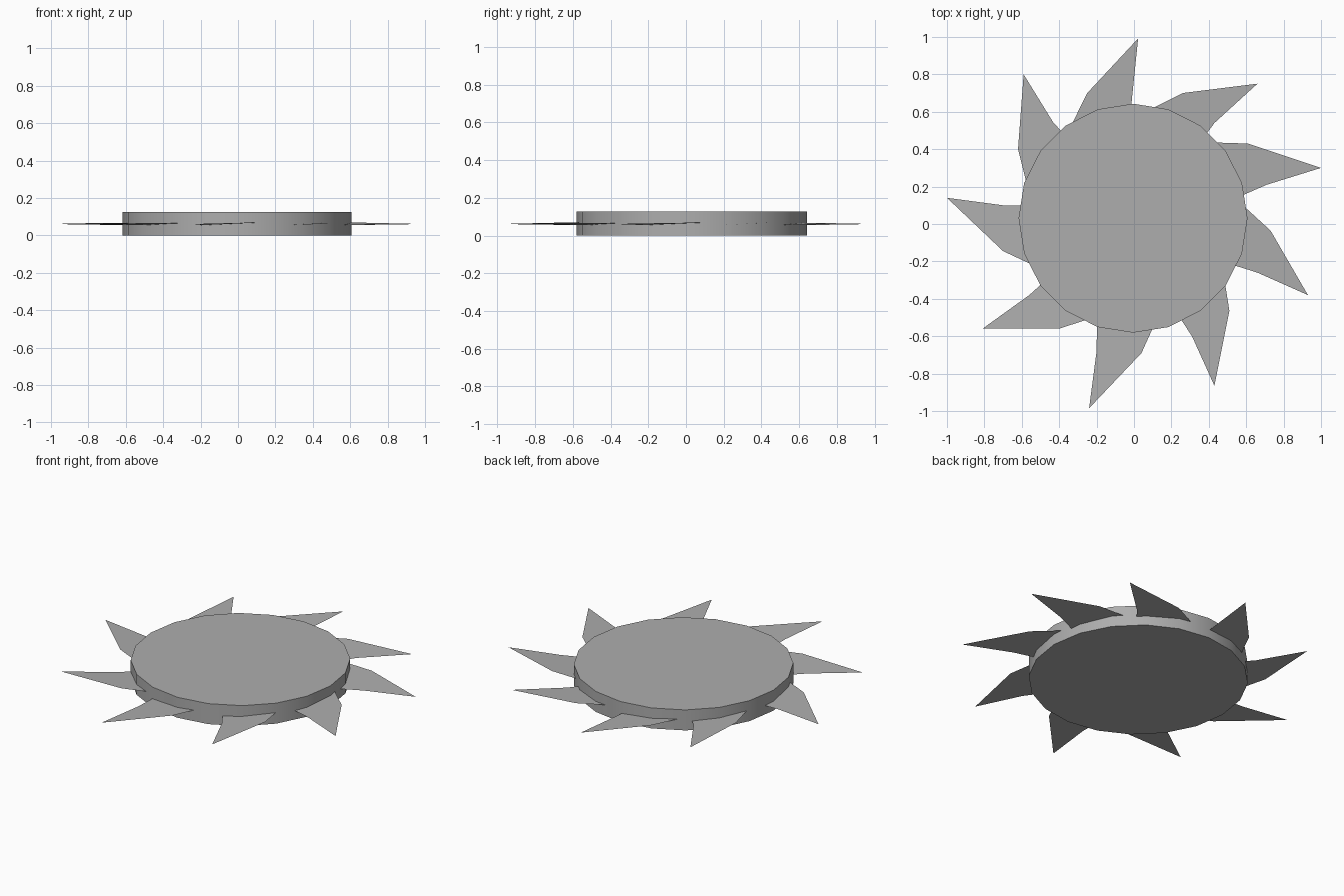
import bpy, math
from mathutils import Vector

if "Cube" in bpy.data.objects:
    bpy.data.objects.remove(bpy.data.objects["Cube"])

CENTRE = Vector((-0.005, 0.031))
HEIGHT = 0.126
MID = 0.061

# Dark grey metal
metal = bpy.data.materials.new("dark_grey")
metal.diffuse_color = (0.42, 0.42, 0.42, 1)
metal.use_nodes = True
metal.node_tree.nodes["Principled BSDF"].inputs["Base Color"].default_value = metal.diffuse_color

# Thick 20-sided hub disc
bpy.ops.mesh.primitive_cylinder_add(vertices=20, radius=0.612, depth=HEIGHT,
                                    location=(CENTRE.x, CENTRE.y, HEIGHT / 2))
hub = bpy.context.object
hub.name = "hub_disc"
hub.data.materials.append(metal)
bpy.ops.object.shade_smooth_by_angle(angle=math.radians(30))

# Irregular teeth: tip, leading shoulder, leading root, trailing root, trailing shoulder
teeth = [
    [(0.022, 0.992), (-0.25, 0.70), (-0.34, 0.53), (-0.015, 0.63), (-0.01, 0.68)],
    [(0.66, 0.75), (0.26, 0.70), (0.09, 0.62), (0.39, 0.485), (0.43, 0.54)],
    [(1.0, 0.30), (0.61, 0.43), (0.43, 0.44), (0.575, 0.15), (0.71, 0.21)],
    [(0.93, -0.38), (0.73, -0.035), (0.60, 0.09), (0.53, -0.22), (0.66, -0.26)],
    [(0.43, -0.865), (0.51, -0.465), (0.49, -0.31), (0.25, -0.51), (0.31, -0.60)],
    [(-0.24, -0.985), (0.04, -0.69), (0.105, -0.555), (-0.20, -0.54), (-0.20, -0.68)],
    [(-0.81, -0.56), (-0.40, -0.56), (-0.25, -0.515), (-0.50, -0.325), (-0.56, -0.38)],
    [(-1.0, 0.14), (-0.70, -0.145), (-0.55, -0.22), (-0.60, 0.10), (-0.70, 0.10)],
    [(-0.59, 0.80), (-0.62, 0.40), (-0.58, 0.22), (-0.39, 0.50), (-0.43, 0.54)],
]


def add_tooth(index, outline):
    """Thin blade, tilted slightly across its width, roots tucked into the hub."""
    tip = Vector(outline[0])
    axis = (tip - (Vector(outline[2]) + Vector(outline[3])) / 2).normalized()
    across = Vector((-axis.y, axis.x))
    verts = []
    for i, p in enumerate(outline):
        p = Vector(p)
        z = MID + 0.05 * (p - tip).dot(across)
        if i in (2, 3):
            p = CENTRE + (p - CENTRE) * 0.99
        verts.append((p.x, p.y, z))
    mesh = bpy.data.meshes.new(f"tooth_{index}")
    mesh.from_pydata(verts, [], [tuple(range(len(verts)))])
    mesh.update()
    mesh.materials.append(metal)
    obj = bpy.data.objects.new(f"tooth_{index}", mesh)
    bpy.context.collection.objects.link(obj)


for n, outline in enumerate(teeth, 1):
    add_tooth(n, outline)
